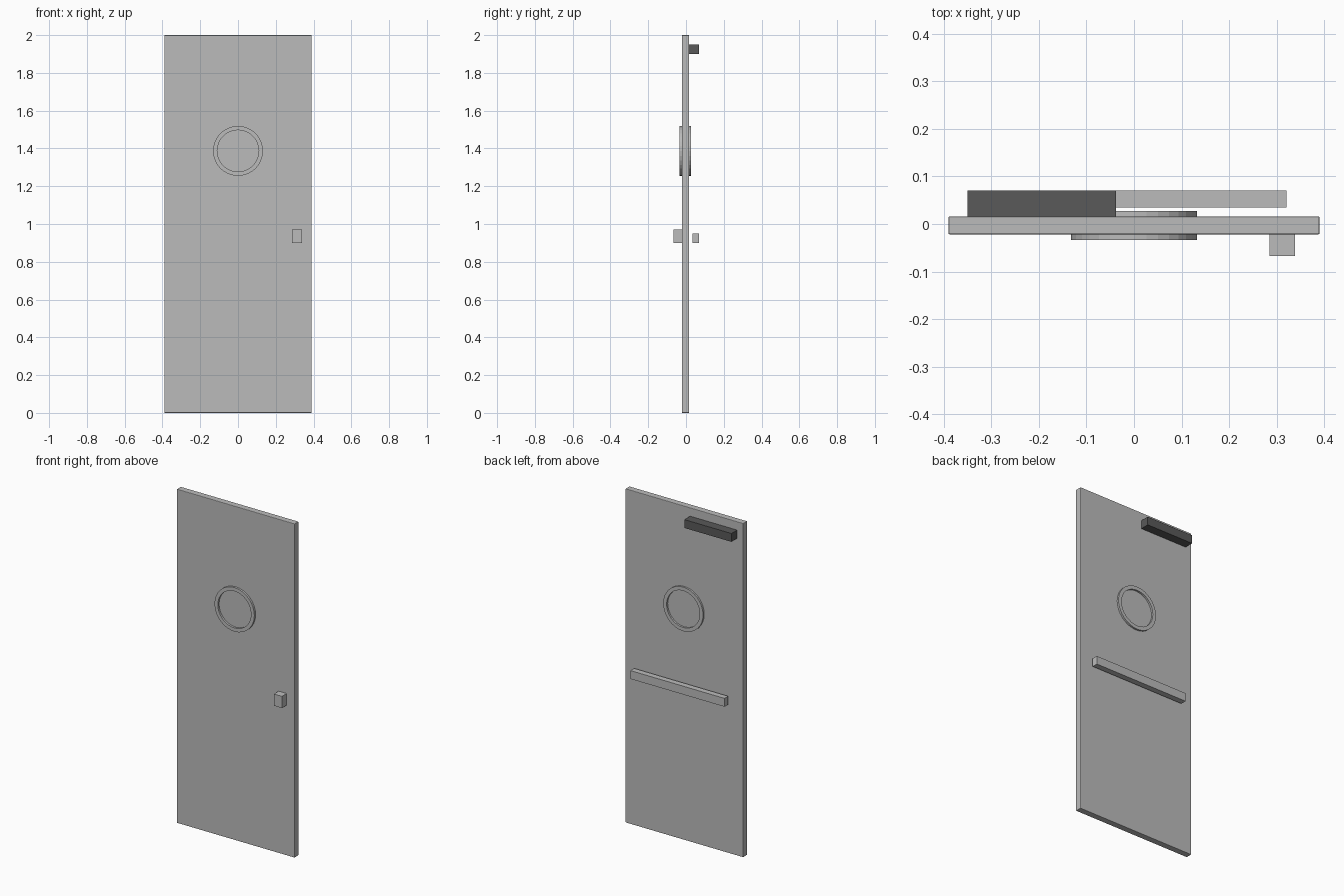
import bpy, bmesh, math
from mathutils import Matrix

cube = bpy.data.objects.get("Cube")
if cube:
    bpy.data.objects.remove(cube, do_unlink=True)


def make_material(name, value):
    mat = bpy.data.materials.new(name)
    mat.use_nodes = True
    colour = (value, value, value, 1)
    mat.diffuse_color = colour
    mat.node_tree.nodes["Principled BSDF"].inputs["Base Color"].default_value = colour
    return mat


light_grey = make_material("light grey", 0.5)
dark_grey = make_material("dark grey", 0.1)


def finish(name, bm, mat):
    bmesh.ops.recalc_face_normals(bm, faces=bm.faces)
    mesh = bpy.data.meshes.new(name)
    bm.to_mesh(mesh)
    bm.free()
    mesh.materials.append(mat)
    obj = bpy.data.objects.new(name, mesh)
    bpy.context.collection.objects.link(obj)
    return obj


def box(name, low, high, mat):
    bm = bmesh.new()
    bmesh.ops.create_cube(bm, size=1)
    for v in bm.verts:
        v.co = [a if c < 0 else b for c, a, b in zip(v.co, low, high)]
    return finish(name, bm, mat)


def window_ring(name, outer, inner, front, back, height, mat, sides=32):
    # Rectangular section swept round the y axis
    bm = bmesh.new()
    loops = []
    for radius, y in ((outer, front), (outer, back), (inner, back), (inner, front)):
        loops.append([bm.verts.new((radius * math.cos(a), y, height + radius * math.sin(a)))
                      for a in (math.tau * i / sides for i in range(sides))])
    for k in range(4):
        a, b = loops[k], loops[(k + 1) % 4]
        for i in range(sides):
            j = (i + 1) % sides
            bm.faces.new((a[i], a[j], b[j], b[i]))
    return finish(name, bm, mat)


# Door leaf with slightly eased edges
leaf = box("door_leaf", (-0.39, -0.022, 0), (0.39, 0.016, 2), light_grey)
bevel = leaf.modifiers.new("eased edges", 'BEVEL')
bevel.width = 0.003
bevel.segments = 2

# Round window trim on both faces
window_ring("window_ring", 0.132, 0.11, -0.034, 0.027, 1.387, light_grey)

# Door furniture
box("front_handle", (0.285, -0.067, 0.9), (0.338, -0.022, 0.97), light_grey)
box("push_bar", (-0.304, 0.035, 0.9), (0.32, 0.07, 0.95), light_grey)
box("door_closer", (-0.35, 0.016, 1.9), (-0.038, 0.07, 1.95), dark_grey)
